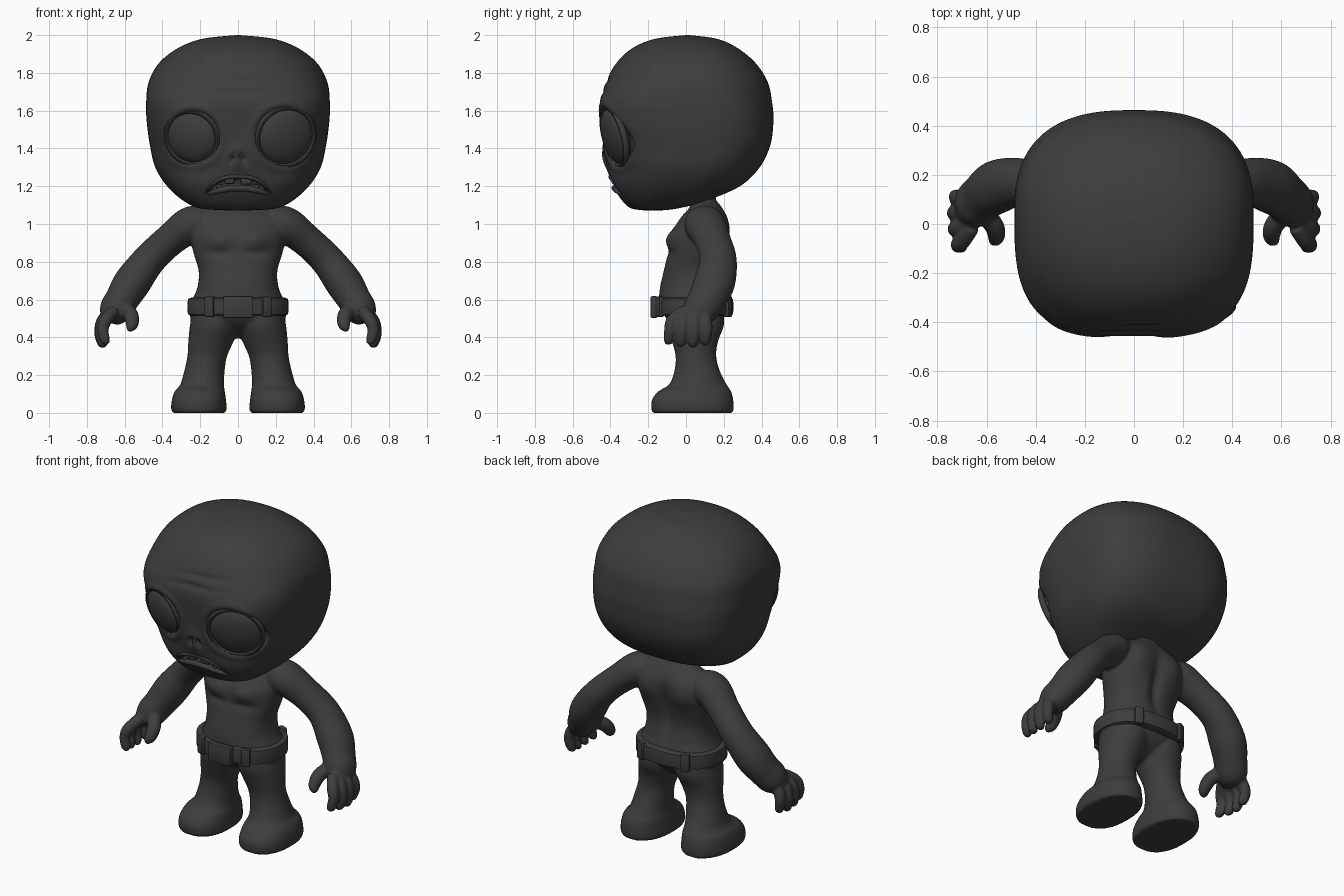
import bpy, bmesh, math
from math import sin, cos, pi, exp, radians
from mathutils import Vector, Matrix

if "Cube" in bpy.data.objects:
    bpy.data.objects.remove(bpy.data.objects["Cube"])

mat = bpy.data.materials.new("charcoal")
mat.use_nodes = True
mat.diffuse_color = (0.047, 0.047, 0.047, 1)
mat.node_tree.nodes["Principled BSDF"].inputs["Base Color"].default_value = (0.047, 0.047, 0.047, 1)


def finish(name, bm, angle=40):
    bmesh.ops.recalc_face_normals(bm, faces=bm.faces)
    me = bpy.data.meshes.new(name)
    bm.to_mesh(me)
    bm.free()
    me.materials.append(mat)
    ob = bpy.data.objects.new(name, me)
    bpy.context.collection.objects.link(ob)
    bpy.ops.object.select_all(action='DESELECT')
    ob.select_set(True)
    bpy.context.view_layer.objects.active = ob
    bpy.ops.object.shade_smooth_by_angle(angle=radians(angle))
    return ob


def spline(keys, steps):
    """Smooth rows through the key rows."""
    rows = []
    for i in range(len(keys) - 1):
        a, b, c, d = keys[max(i - 1, 0)], keys[i], keys[i + 1], keys[min(i + 2, len(keys) - 1)]
        for s in range(steps):
            t = s / steps
            rows.append([q + 0.5 * t * (r - p + t * (2 * p - 5 * q + 4 * r - u + t * (3 * (q - r) + u - p)))
                         for p, q, r, u in zip(a, b, c, d)])
    return rows + [list(keys[-1])]


def skin(bm, rings):
    rows = [[bm.verts.new(p) for p in ring] for ring in rings]
    n = len(rows[0])
    for a, b in zip(rows, rows[1:]):
        for j in range(n):
            bm.faces.new((a[j], a[(j + 1) % n], b[(j + 1) % n], b[j]))
    bm.faces.new(rows[0][::-1])
    bm.faces.new(rows[-1])


def outline(row, a):
    """Point of a squarish section: z, half width, front, middle, back, front/back squareness, x."""
    z, hx, yf, yc, yb, pf, pb, xc = row
    c, s = cos(a), sin(a)
    p = pf if s < 0 else pb
    r = (abs(c) ** p + abs(s) ** p) ** (-1 / p)
    return Vector((xc + hx * r * c, yc + s * r * ((yc - yf) if s < 0 else (yb - yc)), z))


def loft(bm, keys, steps, cols, shape=None, side=1):
    rings = []
    for row in spline(keys, steps):
        ring = [outline(row, 2 * pi * j / cols) for j in range(cols)]
        for p in ring:
            if shape:
                shape(p)
            p.x *= side
        rings.append(ring)
    skin(bm, rings)


def tube(bm, keys, steps=6, cols=20, side=1, deep=1):
    rows = spline(keys, steps)
    rings = []
    for i, row in enumerate(rows):
        t = Vector(rows[min(i + 1, len(rows) - 1)][:3]) - Vector(rows[max(i - 1, 0)][:3])
        u = t.cross(Vector((0, 1, 0))).normalized()
        v = u.cross(t).normalized() * deep
        ring = [Vector(row[:3]) + max(row[3], .002) * (cos(a) * u + sin(a) * v)
                for a in (2 * pi * j / cols for j in range(cols))]
        for p in ring:
            p.x *= side
        rings.append(ring)
    skin(bm, rings)


def box(name, pos, size, turn=0, bevel=.008):
    bm = bmesh.new()
    bmesh.ops.create_cube(bm, size=1, matrix=Matrix.Translation(pos) @ Matrix.Rotation(turn, 4, 'Z')
                          @ Matrix.Diagonal((*size, 1)))
    bmesh.ops.bevel(bm, geom=bm.edges[:], offset=bevel, segments=2, affect='EDGES', profile=.5)
    return finish(name, bm)


def bump(x, w):
    return exp(-(x / w) ** 2)


# Head
head_keys = [
    (1.072, .06, -.22, -.18, -.13, 2, 2, 0), (1.083, .2, -.29, -.16, -.04, 2.6, 2.4, 0),
    (1.12, .285, -.335, -.08, .1, 2.8, 2.4, 0), (1.2, .375, -.385, 0, .285, 2.7, 2.5, 0),
    (1.3, .438, -.415, .03, .39, 2.6, 2.6, 0), (1.42, .467, -.43, .05, .447, 2.7, 2.7, 0),
    (1.55, .484, -.45, .05, .463, 3.1, 2.6, 0), (1.65, .486, -.455, .05, .455, 3.2, 2.45, 0),
    (1.75, .473, -.425, .05, .433, 2.7, 2.35, 0), (1.85, .42, -.37, .03, .37, 2.35, 2.25, 0),
    (1.93, .32, -.285, .02, .275, 2.2, 2.2, 0), (1.98, .19, -.165, .01, .165, 2.1, 2.1, 0),
    (2.0, .01, 0, .01, .02, 2, 2, 0)]
eyes = {"left": (.25, 1.465, .152, 1), "right": (-.24, 1.46, .138, -1)}


def mouth_top(x):
    return 1.252 - 1.2 * x * x - 60 * x ** 4


def mouth_low(x):
    return 1.19 - 1.2 * x * x


def face(p):
    if p.y > -.15:
        return
    x, z = p.x, p.z
    for ex, ez, r, s in eyes.values():
        d = math.hypot(x - ex, z - ez) / r
        p.y += .06 * max(0, min(1, (1.02 - d) * 5))
        p.y -= .009 * bump(d - 1.17, .14)
        # cheeks fall back under the eyes
        p.y += .025 * bump(x - ex, .11) * bump(z - ez + .15, .07)
    # nose bridge, nostrils and forehead folds
    p.y -= .022 * bump(x, .055) * bump(z - 1.36, .07)
    p.y += .035 * bump(abs(x) - .026 - .3 * (1.35 - z), .013) * bump(z - 1.35, .028)
    for k, fz in enumerate((1.7, 1.76)):
        p.y += .01 * bump(z - fz - .35 * (x - .05) * abs(x), .016) * bump(x - .06 * k, .16)
    # mouth opening
    if abs(x) < .17:
        gap = min(mouth_top(x) - z, z - mouth_low(x))
        p.y += .05 * max(0, min(1, gap / .012))


bm = bmesh.new()
loft(bm, head_keys, 11, 220, face)
finish("head", bm, 70)
head_rows = spline(head_keys, 11)


def face_y(x, z):
    z0, hx, yf, yc, yb, pf, pb, xc = min(head_rows, key=lambda r: abs(r[0] - z))
    return yc - (yc - yf) * max(0, 1 - abs(x / hx) ** pf) ** (1 / pf)


# Eyes and lids
for side, (ex, ez, r, s) in eyes.items():
    place = (Matrix.Translation((ex, face_y(ex, ez) + .035, ez)) @ Matrix.Rotation(s * radians(19), 4, 'Z')
             @ Matrix.Rotation(radians(14), 4, 'X'))
    bm = bmesh.new()
    bmesh.ops.create_uvsphere(bm, u_segments=40, v_segments=24, radius=1,
                              matrix=place @ Matrix.Diagonal((r, .058, r, 1)))
    finish(side + "_eye", bm)
    bm = bmesh.new()
    rings = [[place @ Vector((cos(a) * (r * 1.04 + .014 * cos(b)), .018 * sin(b) - .006,
                              sin(a) * (r * 1.04 + .014 * cos(b))))
              for b in (2 * pi * k / 10 for k in range(10))] for a in (2 * pi * j / 48 for j in range(49))]
    skin(bm, rings)
    finish(side + "_eyelid", bm)

# Lips and teeth
for name, curve, r in (("upper_lip", mouth_top, .011), ("lower_lip", mouth_low, .017)):
    bm = bmesh.new()
    path = [(x, face_y(x, curve(x)) + .004, curve(x), r * (1 - (abs(x) / .18) ** 4))
            for x in (.17 * k / 6 for k in range(-6, 7))]
    tube(bm, path, 4, 12)
    finish(name, bm)
for i, (x, z, w) in enumerate(((-.045, 1.23, .056), (.042, 1.226, .06), (-.1, 1.195, .034), (.095, 1.195, .032))):
    box("tooth_%d" % (i + 1), (x, face_y(x, z) + .016, z), (w, .025, .036), 0, .01)

# Body: torso, legs, arms and hands blended into one skin
torso = [
    (.395, .02, .03, .05, .07, 2, 2, 0), (.41, .08, 0, .05, .1, 2, 2, 0), (.45, .17, -.06, .05, .16, 2, 2, 0),
    (.5, .25, -.105, .05, .2, 2.2, 2.2, 0), (.58, .248, -.14, .05, .22, 2.2, 2.2, 0),
    (.66, .216, -.138, .05, .2, 2.2, 2.2, 0), (.75, .208, -.118, .05, .185, 2.3, 2.3, 0),
    (.85, .236, -.095, .06, .2, 2.3, 2.4, 0), (.95, .255, -.075, .08, .22, 2.3, 2.5, 0),
    (1.03, .235, -.03, .09, .22, 2.2, 2.4, 0), (1.09, .17, .02, .1, .19, 2, 2, 0),
    (1.13, .1, .02, .09, .16, 2, 2, 0), (1.2, .09, 0, .08, .15, 2, 2, 0)]
leg = [
    (0, .138, -.175, .03, .245, 2.4, 2.2, .207), (.02, .147, -.183, .03, .252, 2.4, 2.2, .207),
    (.07, .143, -.18, .03, .25, 2.4, 2.2, .207), (.115, .132, -.145, .04, .238, 2.3, 2.2, .202),
    (.15, .116, -.09, .05, .215, 2, 2, .19), (.22, .107, -.062, .06, .18, 2, 2, .178),
    (.3, .105, -.055, .05, .16, 2, 2, .163), (.38, .12, -.075, .05, .17, 2, 2, .143),
    (.46, .13, -.1, .05, .2, 2, 2, .125), (.54, .12, -.1, .05, .2, 2, 2, .12)]
arm = [(.13, .1, 1.0, .07), (.24, .1, 1.0, .097), (.36, .14, .915, .086), (.47, .17, .81, .088),
       (.56, .15, .69, .098), (.615, .11, .6, .089), (.65, .075, .545, .085), (.675, .05, .505, .06),
       (.685, .045, .485, .02)]
thumb = [(.61, .05, .56, .04), (.568, -.01, .52, .04), (.56, -.05, .475, .035), (.57, -.068, .445, .024),
         (.574, -.072, .425, .002)]


def muscles(p):
    x, z = abs(p.x), p.z
    if p.y < .02:
        p.y -= .03 * bump(x - .1, .08) * bump(z - .92, .05)
        p.y += .012 * bump(x - .09, .08) * bump(z - .845, .02)
    elif p.y > .1:
        p.y -= .025 * bump(x, .035) * bump(z - .82, .17)
        p.y += .018 * bump(x - .12, .06) * bump(z - .95, .08)


bm = bmesh.new()
loft(bm, torso, 8, 80, muscles)
for s in (1, -1):
    loft(bm, leg, 6, 48, None, s)
    tube(bm, arm, 6, 32, s, 1.12)
    tube(bm, thumb, 6, 16, s)
    for i in range(4):
        y = -.085 + .065 * i
        low = (.012, 0, -.004, .008)[i]
        out = (-.012, 0, .003, -.004)[i]
        tube(bm, [(.66, y * .55 + .035, .54, .034), (.712 + out, y * .9 + .005, .49, .034),
                  (.728 + out, y, .43 + low, .031), (.718 + out, y - .006, .38 + low, .028),
                  (.709 + out, y - .01, .358 + low, .02), (.706 + out, y - .01, .346 + low, .002)], 5, 16, s)
body = finish("body", bm)
remesh = body.modifiers.new("blend", 'REMESH')
remesh.mode = 'VOXEL'
remesh.voxel_size = .0085
remesh.use_smooth_shade = True
soft = body.modifiers.new("soften", 'SMOOTH')
soft.factor = .5
soft.iterations = 5

# Belt with buckle and loops
band = (.562, .266, -.165, .04, .25, 2.3, 2.3, 0)
bm = bmesh.new()
loft(bm, [(z, band[1] - d, band[2] + d, .04, band[4] - d, 2.3, 2.3, 0)
          for z, d in ((.515, .02), (.52, .005), (.53, 0), (.595, 0), (.605, .005), (.61, .02))], 2, 80)
finish("belt", bm, 50)
box("buckle", (0, -.17, .56), (.155, .035, .115), 0, .007)
for i, deg in enumerate((-123, -57, 57, 123)):
    a = radians(deg)
    p, q = outline(band, a), outline(band, a + .05)
    box("belt_loop_%d" % (i + 1), p, (.052, .03, .108), math.atan2(q.y - p.y, q.x - p.x))
